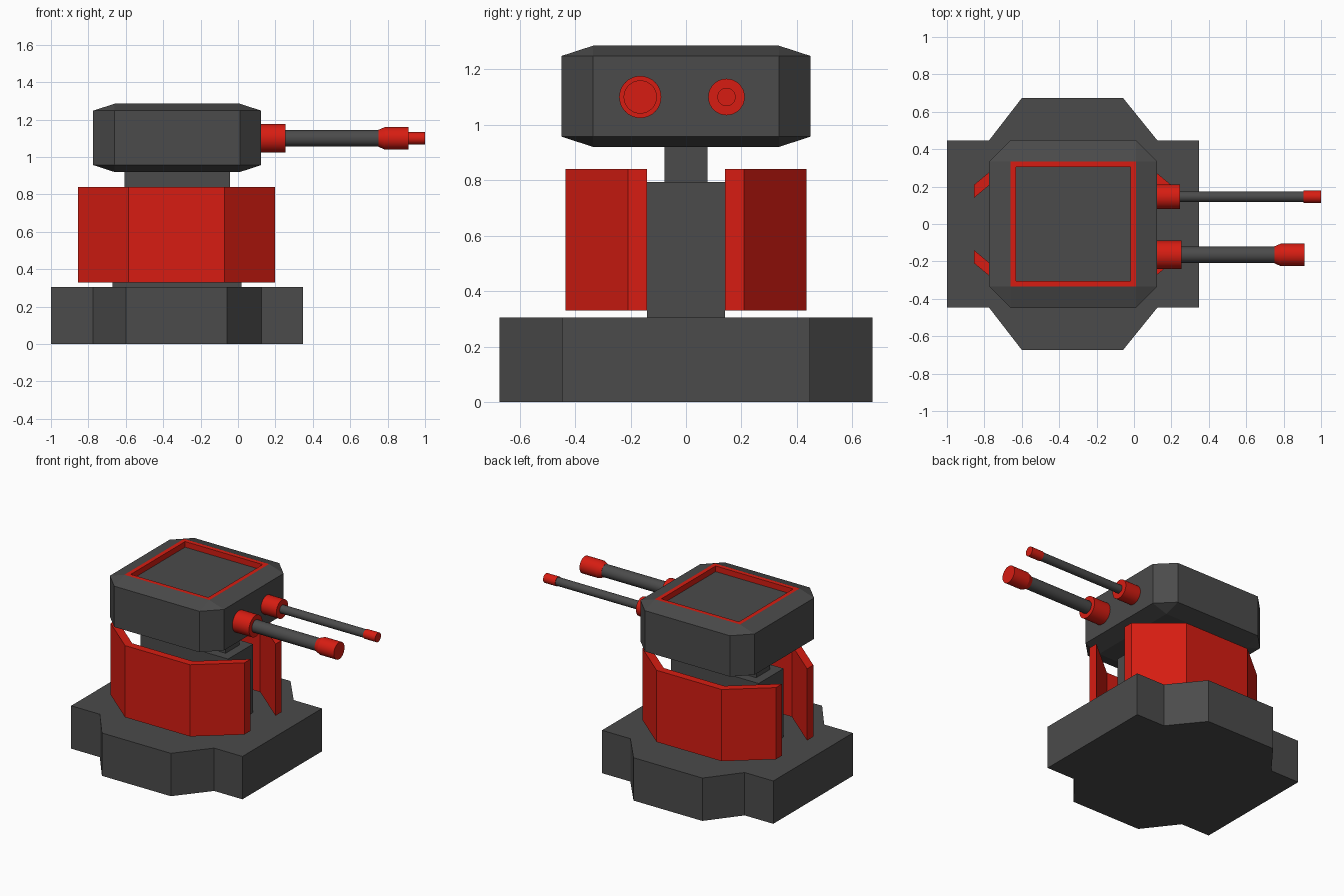
import bpy, bmesh, math
from mathutils import Matrix

if "Cube" in bpy.data.objects:
    bpy.data.objects.remove(bpy.data.objects["Cube"])

CX = -0.325  # turret axis


def material(name, color):
    m = bpy.data.materials.new(name)
    m.diffuse_color = color
    m.use_nodes = True
    m.node_tree.nodes["Principled BSDF"].inputs["Base Color"].default_value = m.diffuse_color
    return m


RED = material("red", (0.68, 0.012, 0.006, 1))
DARK = material("dark_grey", (0.07, 0.07, 0.07, 1))


def finish(name, bm, *mats):
    bmesh.ops.recalc_face_normals(bm, faces=bm.faces)
    me = bpy.data.meshes.new(name)
    bm.to_mesh(me)
    bm.free()
    ob = bpy.data.objects.new(name, me)
    bpy.context.collection.objects.link(ob)
    for m in mats:
        me.materials.append(m)
    return ob


def prism(name, outline, z0, z1, mat):
    bm = bmesh.new()
    f = bm.faces.new([bm.verts.new((x, y, z0)) for x, y in outline])
    ext = bmesh.ops.extrude_face_region(bm, geom=[f], use_keep_orig=True)
    top = [v for v in ext["geom"] if isinstance(v, bmesh.types.BMVert)]
    bmesh.ops.translate(bm, verts=top, vec=(0, 0, z1 - z0))
    return finish(name, bm, mat)


def box(name, hx, hy, z0, z1, mat):
    pts = [(CX + sx * hx, sy * hy) for sx, sy in ((-1, -1), (1, -1), (1, 1), (-1, 1))]
    return prism(name, pts, z0, z1, mat)


def tube(name, x0, x1, y, r0, mat, r1=None):
    # round section along x
    bm = bmesh.new()
    bmesh.ops.create_cone(bm, cap_ends=True, segments=32, radius1=r0,
                          radius2=r0 if r1 is None else r1, depth=x1 - x0,
                          matrix=Matrix.Translation(((x0 + x1) / 2, y, 1.1))
                          @ Matrix.Rotation(math.pi / 2, 4, 'Y'))
    for f in bm.faces:
        f.smooth = len(f.verts) == 4
    for e in bm.edges:
        e.smooth = all(len(f.verts) == 4 for f in e.link_faces)
    return finish(name, bm, mat)


# Base plate: square with a chamfered bulge on each side
half = [(-1, 0.447), (-0.775, 0.447), (-0.6, 0.673), (-0.058, 0.673), (0.125, 0.447), (0.348, 0.447)]
prism("base", half + [(x, -y) for x, y in reversed(half)], 0, 0.305, DARK)

# Central column and neck
box("column", 0.345, 0.14, 0.305, 0.793, DARK)
box("neck", 0.282, 0.077, 0.793, 0.93, DARK)

# Bent armour plates
plate = [(-0.855, 0.14), (-0.855, 0.21), (-0.585, 0.435), (-0.073, 0.435),
         (0.197, 0.21), (0.197, 0.14), (-0.091, 0.38), (-0.567, 0.38)]
for side, s in (("back", 1), ("front", -1)):
    prism(side + "_armour_plate", [(x, s * y) for x, y in plate], 0.33, 0.84, RED)

# Head: chamfered block with a recessed, red-framed top
O, I = 0.449, 0.335
bm = bmesh.new()
for z, ring in ((0.92, [(I, I)]), (0.957, [(O, I), (I, O)]),
                (1.248, [(O, I), (I, O)]), (1.285, [(I, I)])):
    for x, y in ring:
        for sx in (-1, 1):
            for sy in (-1, 1):
                bm.verts.new((CX + sx * x, sy * y, z))
bmesh.ops.convex_hull(bm, input=bm.verts)
bmesh.ops.dissolve_limit(bm, angle_limit=0.02, verts=bm.verts, edges=bm.edges)
bm.normal_update()
top = max(bm.faces, key=lambda f: f.calc_center_median().z)
frame = bmesh.ops.inset_region(bm, faces=[top], thickness=0.042)["faces"]
walls = bmesh.ops.inset_region(bm, faces=[top], thickness=0.0, depth=-0.04)["faces"]
for f in frame + walls:
    f.material_index = 1
finish("head", bm, DARK, RED)

# Thin gun
tube("thin_gun_collar", 0.08, 0.246, 0.146, 0.066, RED)
tube("thin_gun_barrel", 0.24, 0.91, 0.146, 0.029, DARK)
tube("thin_gun_tip", 0.905, 1.0, 0.146, 0.033, RED)

# Thick gun with flared muzzle
tube("thick_gun_collar", 0.08, 0.255, -0.165, 0.076, RED)
tube("thick_gun_barrel", 0.25, 0.755, -0.165, 0.044, DARK)
tube("thick_gun_flare", 0.75, 0.785, -0.165, 0.045, RED, 0.06)
tube("thick_gun_muzzle", 0.785, 0.912, -0.165, 0.06, RED)
